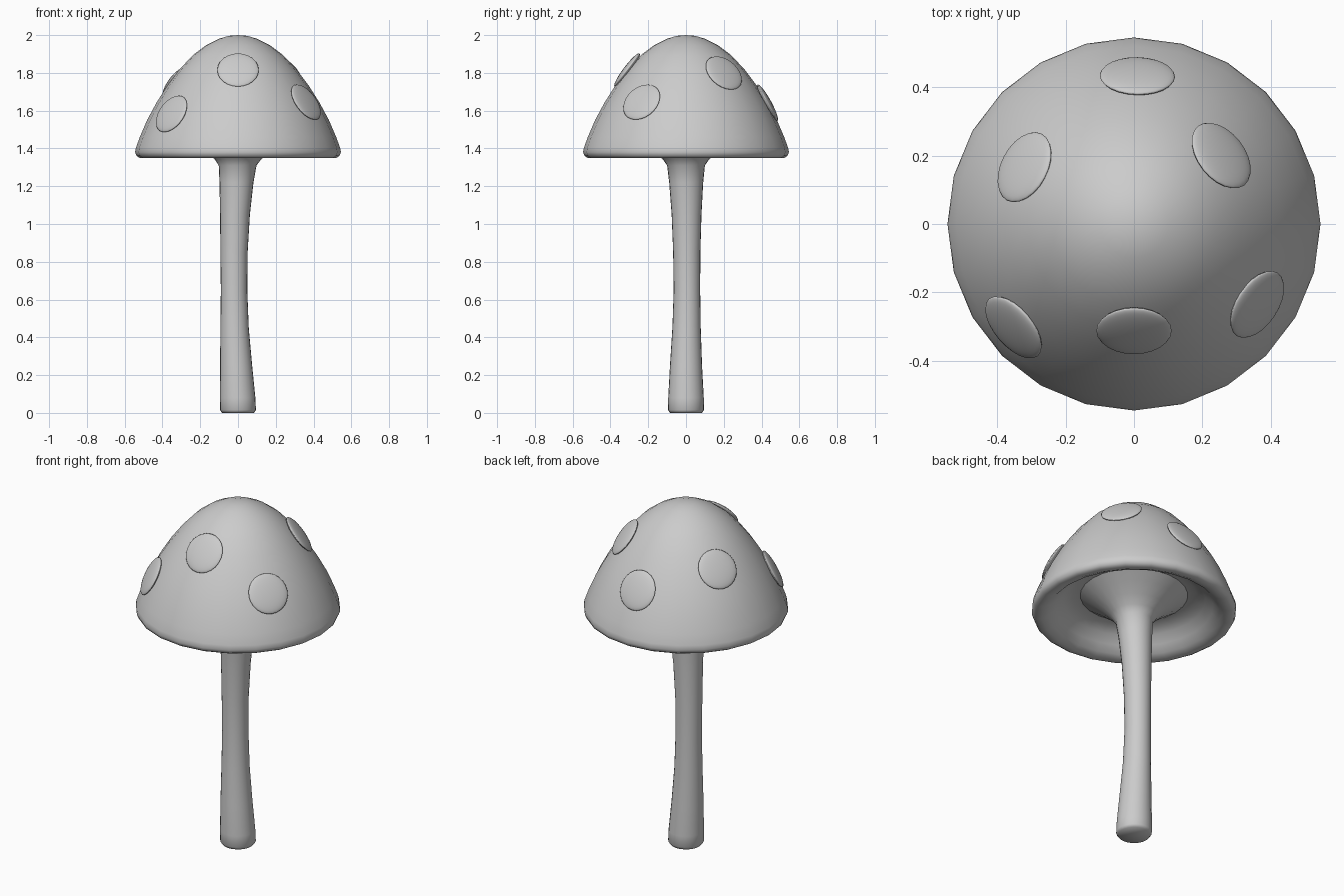
import bpy, bmesh, math
from mathutils import Vector

if "Cube" in bpy.data.objects:
    bpy.data.objects.remove(bpy.data.objects["Cube"])


def loft(name, rings, sides=24, angle=60):
    """Stack circular rings (radius, z, x offset, y offset) and skin them."""
    bm = bmesh.new()
    loops = []
    for r, z, ox, oy in rings:
        if r == 0:
            loops.append([bm.verts.new((ox, oy, z))])
        else:
            loops.append([bm.verts.new((ox + r * math.cos(2 * math.pi * i / sides),
                                        oy + r * math.sin(2 * math.pi * i / sides), z))
                          for i in range(sides)])
    for a, b in zip(loops, loops[1:]):
        for i in range(sides):
            j = (i + 1) % sides
            quad = [a[i % len(a)], a[j % len(a)], b[j % len(b)], b[i % len(b)]]
            bm.faces.new(list(dict.fromkeys(quad)))
    bmesh.ops.recalc_face_normals(bm, faces=bm.faces)
    mesh = bpy.data.meshes.new(name)
    bm.to_mesh(mesh)
    bm.free()
    ob = bpy.data.objects.new(name, mesh)
    bpy.context.collection.objects.link(ob)
    smooth(ob, angle)
    return ob


def smooth(ob, angle):
    bpy.ops.object.select_all(action='DESELECT')
    ob.select_set(True)
    bpy.context.view_layer.objects.active = ob
    bpy.ops.object.shade_smooth_by_angle(angle=math.radians(angle))


# Cap: domed top, rolled rim and hollow underside
dome = [(0, 2.0), (0.05, 1.996), (0.10, 1.981), (0.17, 1.946), (0.24, 1.893),
        (0.31, 1.818), (0.375, 1.732), (0.43, 1.645), (0.48, 1.553),
        (0.52, 1.46), (0.54, 1.405), (0.545, 1.38)]
under = [(0.537, 1.36), (0.52, 1.35), (0.49, 1.35), (0.455, 1.365), (0.42, 1.40),
         (0.38, 1.44), (0.33, 1.465), (0.28, 1.47)]
loft("cap", [(r, z, 0, 0) for r, z in dome + under], angle=80)

# Stem: slightly bent, narrow in the middle, flaring into the cap
loft("stem", [(0, 0, 0, 0), (0.085, 0, 0, 0), (0.095, 0.015, 0, 0),
              (0.094, 0.08, -0.002, 0), (0.085, 0.25, -0.010, 0),
              (0.075, 0.45, -0.018, 0.003), (0.070, 0.65, -0.021, 0.005),
              (0.072, 0.85, -0.021, 0.004), (0.079, 1.05, -0.016, 0.003),
              (0.090, 1.22, -0.008, 0.001), (0.100, 1.31, -0.002, 0),
              (0.125, 1.345, 0, 0), (0.17, 1.385, 0, 0),
              (0.23, 1.43, 0, 0), (0.29, 1.472, 0, 0)], angle=80)

# Spots: flattened discs lying on the dome, given as top-view positions
spots = [(0.0, -0.312), (0.36, -0.235), (0.255, 0.2), (0.01, 0.432),
         (-0.32, 0.166), (-0.352, -0.302)]
for n, (x, y) in enumerate(spots, 1):
    r = math.hypot(x, y)
    for (r0, z0), (r1, z1) in zip(dome, dome[1:]):
        if r0 <= r <= r1:
            z = z0 + (z1 - z0) * (r - r0) / (r1 - r0)
            out, up = z0 - z1, r1 - r0
            break
    normal = Vector((x / r * out, y / r * out, up))
    bpy.ops.mesh.primitive_uv_sphere_add(segments=24, ring_count=12, radius=1, location=(x, y, z))
    spot = bpy.context.object
    spot.name = f"spot_{n}"
    spot.scale = (0.11, 0.11, 0.02)
    spot.rotation_euler = normal.to_track_quat('Z', 'Y').to_euler()
    smooth(spot, 60)
